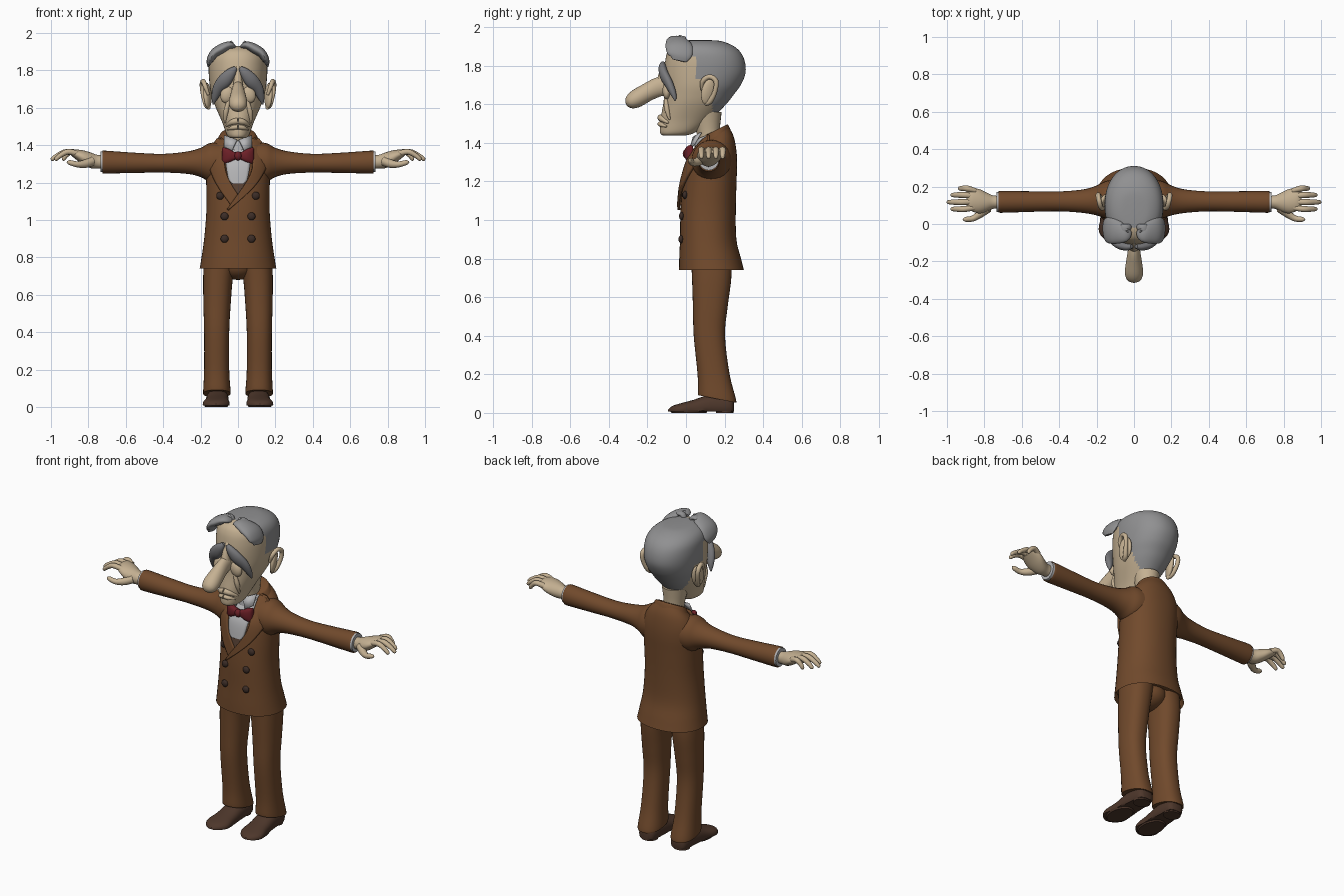
import bpy, bmesh, math
from mathutils import Vector, Matrix, Euler
from mathutils.bvhtree import BVHTree

X, Y, Z = Vector((1, 0, 0)), Vector((0, 1, 0)), Vector((0, 0, 1))


def material(name, r, g, b):
    m = bpy.data.materials.new(name)
    m.diffuse_color = (r, g, b, 1)
    return m


SUIT = material("brown cloth", 0.165, 0.068, 0.025)
SKIN = material("skin", 0.56, 0.44, 0.29)
HAIR = material("grey hair", 0.28, 0.28, 0.285)
BROW = material("dark grey hair", 0.19, 0.19, 0.2)
SHIRT = material("shirt", 0.46, 0.46, 0.47)
RED = material("dark red", 0.15, 0.014, 0.02)
SHOE = material("shoe leather", 0.075, 0.038, 0.024)
BUTTON = material("button", 0.045, 0.026, 0.02)
VEST = material("dark brown cloth", 0.1, 0.055, 0.035)


def finish(name, bm, mat, mirror=False):
    bmesh.ops.recalc_face_normals(bm, faces=bm.faces)
    me = bpy.data.meshes.new(name)
    bm.to_mesh(me)
    bm.free()
    me.materials.append(mat)
    ob = bpy.data.objects.new(name, me)
    bpy.context.collection.objects.link(ob)
    if mirror:
        ob.modifiers.new("mirror", 'MIRROR')
    return ob


def spline(pts, sub):
    """Catmull-Rom interpolation of tuples of any length."""
    n, out = len(pts), []
    for i in range(n - 1):
        p0, p1, p2, p3 = pts[max(i - 1, 0)], pts[i], pts[i + 1], pts[min(i + 2, n - 1)]
        for k in range(sub):
            t = k / sub
            out.append(tuple(0.5 * (2 * b + (c - a) * t + (2 * a - 5 * b + 4 * c - d) * t * t
                       + (3 * b - a - 3 * c + d) * t ** 3) for a, b, c, d in zip(p0, p1, p2, p3)))
    return out + [pts[-1]]


def sweep(name, pts, mat, side=X, up=None, seg=24, sub=4, mirror=False, power=2.0, floor=None):
    """Skin over ellipses: (x, y, z, radius along side, other radius, optional tilt)."""
    rows, bm, rings = spline(pts, sub), bmesh.new(), []
    for i, p in enumerate(rows):
        c, a, b = Vector(p[:3]), side, up
        if up is None:
            t = (Vector(rows[min(i + 1, len(rows) - 1)][:3]) - Vector(rows[max(i - 1, 0)][:3])).normalized()
            a = (side - t * side.dot(t)).normalized()
            b = t.cross(a)
        elif len(p) > 5:
            b = up + Z * p[5]
        ring = []
        for k in range(seg):
            w = 2 * math.pi * k / seg
            u, v = math.cos(w), math.sin(w)
            u = math.copysign(abs(u) ** (2 / power), u)
            v = math.copysign(abs(v) ** (2 / power), v)
            q = c + a * u * p[3] + b * v * p[4]
            if floor is not None:
                q.z = max(q.z, floor)
            ring.append(bm.verts.new(q))
        rings.append(ring)
    for r, s in zip(rings, rings[1:]):
        for k in range(seg):
            j = (k + 1) % seg
            bm.faces.new((r[k], r[j], s[j], s[k]))
    bm.faces.new(rings[0])
    bm.faces.new(rings[-1])
    return finish(name, bm, mat, mirror)


def ball(name, loc, rad, mat, rot=(0, 0, 0), mirror=False):
    bm = bmesh.new()
    m = Matrix.LocRotScale(Vector(loc), Euler(rot), Vector(rad))
    bmesh.ops.create_uvsphere(bm, u_segments=24, v_segments=14, radius=1, matrix=m)
    return finish(name, bm, mat, mirror)


# Jacket body, with a hollow hem
jacket = sweep("jacket", [
    (0, .132, .74, .205, .168, 0), (0, .125, .80, .195, .16, 0), (0, .115, .90, .181, .146, 0),
    (0, .115, 1.05, .169, .143, 0), (0, .124, 1.20, .17, .138, 0), (0, .134, 1.29, .172, .131, 0),
    (0, .146, 1.35, .162, .115, .1), (0, .15, 1.40, .138, .098, .3), (0, .152, 1.44, .1, .073, .5)],
    SUIT, up=Y, seg=48, power=2.2)
bm = bmesh.new()
bm.from_mesh(jacket.data)
hem = min(bm.faces, key=lambda f: f.calc_center_median().z)
bmesh.ops.inset_individual(bm, faces=[hem], thickness=.012)
bmesh.ops.translate(bm, verts=hem.verts, vec=(0, 0, .04))
bm.to_mesh(jacket.data)
bm.free()
tree = BVHTree.FromPolygons([v.co for v in jacket.data.vertices],
                            [p.vertices[:] for p in jacket.data.polygons])


def front(x, z):
    hit = tree.ray_cast(Vector((x, -1, z)), Y)[0]
    return min(hit.y, .13) if hit else .13


def strip(name, left, right, lift, mat, thick=.008, across=8):
    """Plate draped on the chest between two (x, z) edges."""
    bm, rows = bmesh.new(), []
    for l, r in zip(spline(left, 6), spline(right, 6)):
        row = []
        for k in range(across + 1):
            x, z = (l[i] + (r[i] - l[i]) * k / across for i in (0, 1))
            row.append(bm.verts.new((x, front(x, z) - lift, z)))
        rows.append(row)
    for a, b in zip(rows, rows[1:]):
        for k in range(across):
            bm.faces.new((a[k], a[k + 1], b[k + 1], b[k]))
    ob = finish(name, bm, mat)
    mod = ob.modifiers.new("thickness", 'SOLIDIFY')
    mod.thickness, mod.offset = thick, 0
    return ob


# Shirt front, vest and crossing lapels
strip("shirt_front", [(-.075, 1.41), (-.065, 1.3), (-.05, 1.22), (-.03, 1.195)],
      [(.075, 1.41), (.065, 1.3), (.05, 1.22), (.03, 1.195)], .005, SHIRT)
strip("vest", [(-.06, 1.22), (-.03, 1.17), (-.004, 1.14)], [(.06, 1.22), (.03, 1.17), (.004, 1.14)], .003, VEST)
strip("lapel_under", [(-.115, 1.435), (-.16, 1.34), (-.12, 1.205), (-.035, 1.075)],
      [(-.07, 1.445), (-.075, 1.34), (-.057, 1.235), (.0, 1.135)], .009, SUIT, .014)
strip("lapel_over", [(.07, 1.445), (.078, 1.34), (.062, 1.235), (-.058, 1.058)],
      [(.115, 1.435), (.165, 1.34), (.095, 1.19), (-.052, 1.052)], .014, SUIT, .014)
# Raised collar round the back of the neck
sweep("jacket_collar", [(0, .152, 1.42, .115, .083, .45), (0, .15, 1.455, .096, .07, .5),
                        (0, .148, 1.462, .088, .064, .5)], SUIT, up=Y, seg=36)

# Buttons
for i, (x, z) in enumerate([(.095, 1.13), (.072, 1.02), (.072, .9)]):
    for s in (-1, 1):
        ball(f"button_{i}_{s}", (s * x, front(s * x, z) - .004, z), (.021, .013, .021), BUTTON)

# Sleeves, cuffs
sweep("sleeve", [(.08, .135, 1.31, .105, .105), (.15, .13, 1.308, .1, .104), (.2, .126, 1.308, .08, .078),
                 (.27, .122, 1.307, .063, .06), (.4, .121, 1.304, .053, .05), (.55, .12, 1.306, .055, .054),
                 (.71, .118, 1.31, .058, .061), (.72, .118, 1.31, .055, .058)],
      SUIT, side=Y, up=Z, mirror=True)
sweep("cuff", [(.69, .118, 1.312, .053, .054), (.735, .118, 1.312, .053, .055)], SHIRT, side=Y, up=Z, mirror=True)

# Hands
sweep("palm", [(.70, .117, 1.31, .036, .036), (.75, .117, 1.312, .035, .036), (.79, .117, 1.32, .052, .042),
               (.83, .122, 1.335, .065, .038), (.87, .13, 1.352, .06, .025), (.895, .132, 1.358, .045, .01)],
      SKIN, side=Y, up=Z, mirror=True)
for i, (y0, y1, tip) in enumerate([(.177, .19, .94), (.148, .155, .98), (.118, .117, 1.0), (.088, .08, .98)]):
    L = tip - .86
    sweep(f"finger_{i}", [(.85, y0, 1.352, .015, .016), (.86 + .4 * L, y1, 1.365, .016, .015),
                          (.86 + .75 * L, y1, 1.345, .014, .013), (tip - .006, y1, 1.325, .01, .01),
                          (tip, y1, 1.321, .002, .002)], SKIN, side=Y, seg=12, mirror=True)
sweep("thumb", [(.78, .085, 1.315, .025, .025), (.82, .055, 1.30, .021, .022), (.86, .03, 1.298, .016, .016),
                (.90, .025, 1.308, .013, .013), (.915, .026, 1.312, .003, .003)], SKIN, side=Y, seg=12, mirror=True)

# Trousers and shoes
sweep("trouser_leg", [(.09, .13, .82, .09, .105, 0), (.106, .133, .70, .08, .102, 0), (.112, .126, .55, .073, .09, 0),
                      (.114, .121, .40, .067, .081, 0), (.114, .143, .20, .067, .083, 0), (.113, .16, .09, .073, .098, -.15),
                      (.113, .162, .072, .073, .098, -.2)], SUIT, up=Y, seg=32, mirror=True, power=2.3)
ball("trouser_seat", (0, .13, .76), (.1, .1, .08), SUIT)
sweep("shoe", [(.108, .248, .03, .03, .03), (.109, .225, .035, .052, .05), (.11, .13, .035, .06, .06),
               (.113, .04, .022, .064, .046), (.117, -.03, .015, .072, .034), (.12, -.07, .012, .05, .024),
               (.12, -.092, .01, .015, .008)], SHOE, side=X, up=Z, mirror=True, power=2.4, floor=.008)
sweep("heel", [(.11, .2, 0, .05, .045), (.11, .2, .02, .05, .045)], SHOE, up=Y, sub=1, mirror=True)
sweep("sole", [(.116, .015, 0, .06, .09), (.116, .015, .012, .066, .1)], SHOE, up=Y, sub=1, mirror=True)

# Neck, shirt collar and bow tie
sweep("neck", [(0, .13, 1.36, .06, .06), (0, .115, 1.45, .058, .06), (0, .1, 1.56, .075, .085)], SKIN, up=Y)
sweep("shirt_collar", [(0, .125, 1.37, .082, .082, .3), (0, .122, 1.43, .076, .076, .35),
                       (0, .12, 1.445, .068, .07, .4)], SHIRT, up=Y)
bm = bmesh.new()
bm.faces.new([bm.verts.new(p) for p in [(.006, .035, 1.43), (.075, .075, 1.455), (.075, .04, 1.395), (.035, .018, 1.37)]])
wing = finish("collar_wing", bm, SHIRT, True)
wing.modifiers.new("thickness", 'SOLIDIFY').thickness = .008
sweep("bow_tie", [(0, .012, 1.343, .016, .018), (.02, .012, 1.343, .018, .022), (.05, .014, 1.344, .022, .037),
                  (.078, .022, 1.344, .018, .044), (.086, .026, 1.344, .008, .036)],
      RED, side=Y, up=Z, mirror=True, power=2.5)
ball("bow_knot", (0, .002, 1.343), (.02, .019, .024), RED)

# Head: rings of height, face side, back side, half width
shape = [(1.438, -.12, .0, .04), (1.455, -.135, .05, .06), (1.52, -.132, .13, .083), (1.60, -.118, .208, .118),
         (1.65, -.113, .248, .135), (1.70, -.112, .284, .148), (1.76, -.113, .308, .155), (1.82, -.108, .305, .157),
         (1.87, -.097, .282, .15), (1.905, -.075, .24, .126), (1.927, -.03, .18, .08), (1.932, .03, .12, .02)]
head = sweep("head", [(0, (f + b) / 2, z, w, (b - f) / 2) for z, f, b, w in shape], SKIN,
             up=Y, seg=64, sub=6, power=2.15)
head.data.materials.append(HAIR)
for p in head.data.polygons:
    c = p.center
    edge = -.02 if c.z > 1.85 else .045 if c.z > 1.73 else .135
    p.material_index = int(c.y > edge and c.z > 1.545)

# Curled forelocks
sweep("forelock", [(.025, -.03, 1.93, .02, .01), (.05, -.05, 1.935, .045, .02), (.085, -.045, 1.918, .062, .026),
                   (.125, -.035, 1.893, .07, .024), (.15, -.03, 1.855, .062, .018), (.158, -.035, 1.825, .035, .006)],
      HAIR, side=Y, mirror=True)
sweep("forelock_curl", [(.02, -.015, 1.915, .012, .012), (.035, -.02, 1.938, .022, .014),
                        (.06, -.03, 1.94, .03, .012), (.085, -.035, 1.925, .01, .006)], HAIR, side=Y, mirror=True)
sweep("forelock_tip", [(.035, -.035, 1.945, .012, .012), (.038, -.03, 1.957, .005, .005)], HAIR, side=Y, mirror=True)

# Drooping brows, eye bags, nose
sweep("brow", [(.012, -.12, 1.815, .01, .01), (.035, -.122, 1.79, .02, .026), (.07, -.112, 1.748, .024, .037),
               (.105, -.088, 1.705, .022, .03), (.124, -.066, 1.655, .016, .018), (.132, -.055, 1.618, .004, .004)],
      BROW, side=Y, mirror=True)
ball("eye_bag", (.058, -.1, 1.67), (.036, .022, .045), SKIN, (0, -.3, 0), True)
sweep("nose", [(0, -.08, 1.70, .03, .052), (0, -.14, 1.69, .033, .05), (0, -.20, 1.662, .042, .047),
               (0, -.255, 1.63, .049, .047), (0, -.288, 1.61, .042, .037), (0, -.304, 1.6, .024, .02),
               (0, -.309, 1.597, .004, .004)], SKIN)
sweep("nose_bridge", [(0, -.09, 1.83, .012, .01), (0, -.112, 1.78, .018, .02), (0, -.125, 1.71, .028, .03)], SKIN)

# Mouth and cheek folds
sweep("upper_lip", [(0, -.132, 1.53, .016, .017), (.03, -.126, 1.524, .014, .015), (.057, -.1, 1.508, .008, .008),
                    (.064, -.09, 1.502, .002, .002)], SKIN, side=Y, mirror=True)
sweep("lower_lip", [(0, -.132, 1.498, .016, .013), (.03, -.124, 1.493, .014, .012), (.055, -.1, 1.484, .004, .004)],
      SKIN, side=Y, mirror=True)
sweep("cheek_fold", [(.05, -.105, 1.64, .008, .008), (.064, -.1, 1.58, .014, .014), (.07, -.085, 1.52, .005, .005)],
      SKIN, side=Y, mirror=True)

# Ears: bowl and rim
ball("ear", (.163, .118, 1.665), (.018, .04, .07), SKIN, (-.2, .12, .35), True)
sweep("ear_rim", [(.158, .085, 1.67, .008, .008), (.175, .085, 1.715, .012, .012), (.186, .12, 1.742, .013, .013),
                  (.192, .155, 1.72, .013, .013), (.185, .15, 1.665, .012, .012), (.168, .125, 1.615, .015, .014),
                  (.155, .1, 1.6, .01, .01)], SKIN, side=X, seg=12, mirror=True)

# Smooth shading with sharp edges kept
bpy.ops.object.select_all(action='SELECT')
bpy.context.view_layer.objects.active = jacket
bpy.ops.object.shade_smooth_by_angle(angle=math.radians(42))
